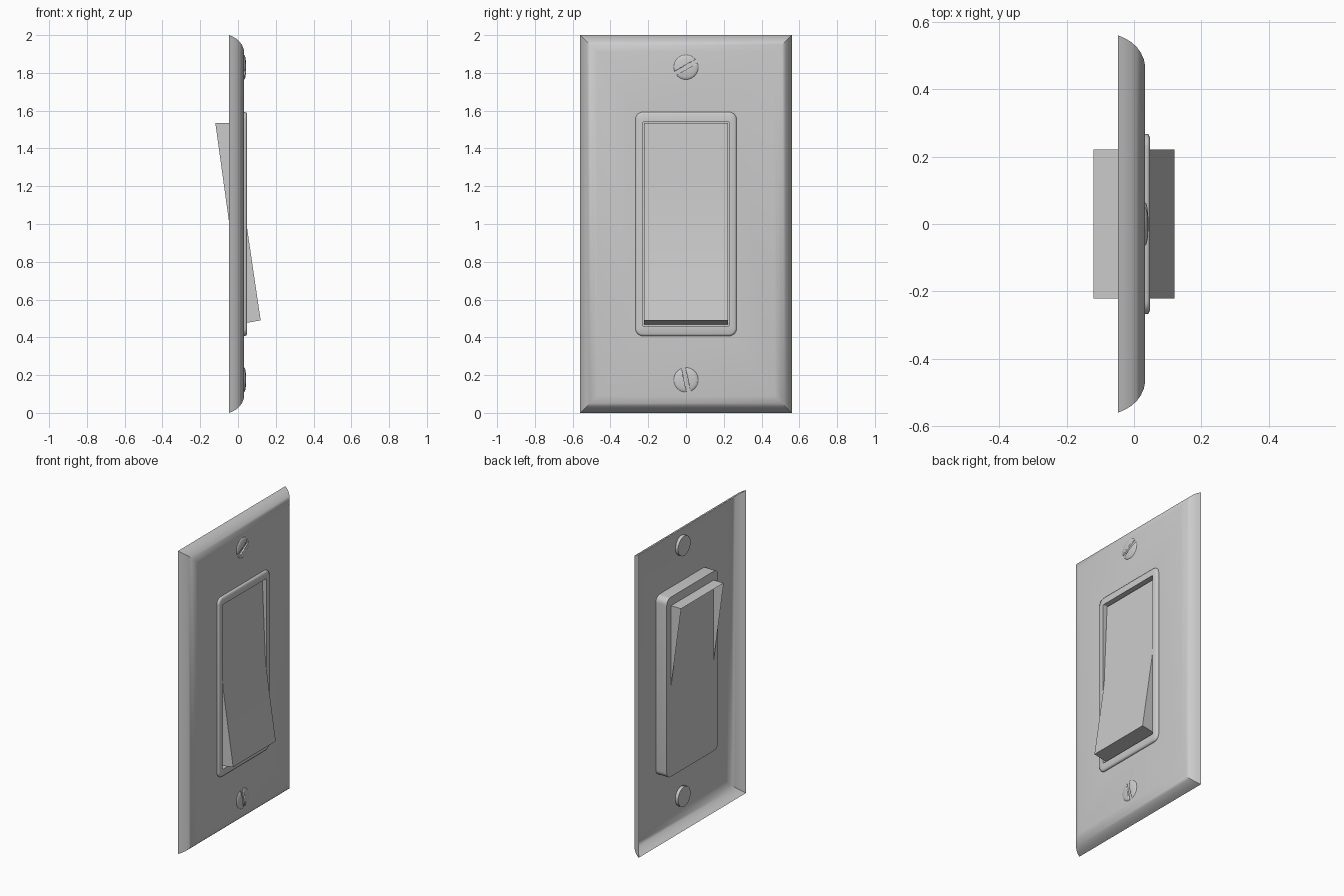
import bpy, bmesh, math
from mathutils import Matrix, Vector

cube = bpy.data.objects.get("Cube")
if cube:
    bpy.data.objects.remove(cube, do_unlink=True)

grey = bpy.data.materials.new("light grey plastic")
grey.use_nodes = True
grey.diffuse_color = (0.6, 0.6, 0.6, 1)
grey.node_tree.nodes["Principled BSDF"].inputs["Base Color"].default_value = (0.6, 0.6, 0.6, 1)


def finish(bm, name, angle=35, closed=True):
    bmesh.ops.remove_doubles(bm, verts=bm.verts, dist=1e-5)
    if closed:
        bmesh.ops.recalc_face_normals(bm, faces=bm.faces)
    mesh = bpy.data.meshes.new(name)
    bm.to_mesh(mesh)
    bm.free()
    mesh.materials.append(grey)
    obj = bpy.data.objects.new(name, mesh)
    bpy.context.collection.objects.link(obj)
    bpy.ops.object.select_all(action='DESELECT')
    obj.select_set(True)
    bpy.context.view_layer.objects.active = obj
    bpy.ops.object.shade_smooth_by_angle(angle=math.radians(angle))
    return obj


def rounded_rect(x, hy, hz, r, steps=6):
    """Rectangle outline facing +x, with rounded corners, centred on z = 1."""
    pts = []
    for i, (sy, sz) in enumerate([(1, 1), (-1, 1), (-1, -1), (1, -1)]):
        for k in range(steps + 1):
            a = math.pi / 2 * (i + k / steps)
            pts.append((x, sy * (hy - r) + r * math.cos(a),
                        1 + sz * (hz - r) + r * math.sin(a)))
    return pts


def loft(loops, cap_start=False, cap_end=False):
    bm = bmesh.new()
    rows = [[bm.verts.new(p) for p in loop] for loop in loops]
    n = len(rows[0])
    for a, b in zip(rows, rows[1:]):
        for i in range(n):
            j = (i + 1) % n
            bm.faces.new((a[i], a[j], b[j], b[i]))
    if cap_start:
        bm.faces.new(rows[0][::-1])
    if cap_end:
        bm.faces.new(rows[-1])
    return bm


# Wall plate: thin open-backed shell with rounded, mitred border
border = [(-0.047, 0), (-0.028, 0.008), (-0.008, 0.02), (0.008, 0.034),
          (0.02, 0.051), (0.029, 0.07), (0.033, 0.09)]
loops = [rounded_rect(x, 0.56 - d, 1 - d, 0) for x, d in border]
loops.append(rounded_rect(0.033, 0.266, 0.591, 0.04))
finish(loft(loops), "wall_plate", 38)

# Switch frame: closed box with softened front lip and a recess
frame = [(-0.047, 0.268, 0.593, 0.04), (0.038, 0.268, 0.593, 0.04),
         (0.044, 0.265, 0.59, 0.037), (0.048, 0.256, 0.581, 0.028),
         (0.048, 0.228, 0.543, 0.006), (0.0, 0.228, 0.543, 0.006)]
finish(loft([rounded_rect(*f) for f in frame], True, True), "switch_frame", 50)

# Rocker: bent paddle, open at the back
outline = [(-0.12, 1.535), (0.022, 1.535), (0.034, 1.25), (0.045, 1.0),
           (0.08, 0.76), (0.12, 0.49), (-0.03, 0.463), (-0.046, 1.0)]
bm = bmesh.new()
sides = [[bm.verts.new((x, y, z)) for x, z in outline] for y in (-0.222, 0.222)]
for i in range(6):
    bm.faces.new((sides[0][i], sides[0][i + 1], sides[1][i + 1], sides[1][i]))
bm.faces.new(sides[0])
bm.faces.new(sides[1])
finish(bm, "rocker", 30)


# Screws: shallow domed heads with a cut slot
def screw(name, z, turn):
    profile = [(0.012, 0.065), (0.033, 0.065)]
    for k in range(1, 5):
        t = k / 5 * math.pi / 2
        profile.append((0.033 + 0.01 * math.sin(t), 0.065 * math.cos(t)))
    circle = [2 * math.pi * i / 32 for i in range(32)]
    bm = loft([[(x, r * math.cos(a), z + r * math.sin(a)) for a in circle]
               for x, r in profile], True, True)
    head = finish(bm, name, 35)

    cut = bmesh.new()
    place = (Matrix.Translation(Vector((0.05, 0, z))) @ Matrix.Rotation(turn, 4, 'X')
             @ Matrix.Diagonal((0.036, 0.2, 0.022, 1)))
    bmesh.ops.create_cube(cut, size=1, matrix=place)
    cutter = finish(cut, name + "_slot_cutter")
    cutter.hide_render = True
    mod = head.modifiers.new("slot", 'BOOLEAN')
    mod.operation = 'DIFFERENCE'
    mod.solver = 'EXACT'
    mod.object = cutter
    bpy.context.view_layer.objects.active = head
    bpy.ops.object.modifier_apply(modifier="slot")
    bpy.data.objects.remove(cutter, do_unlink=True)


screw("upper_screw", 1.83, math.radians(30))
screw("lower_screw", 0.175, math.radians(102))
